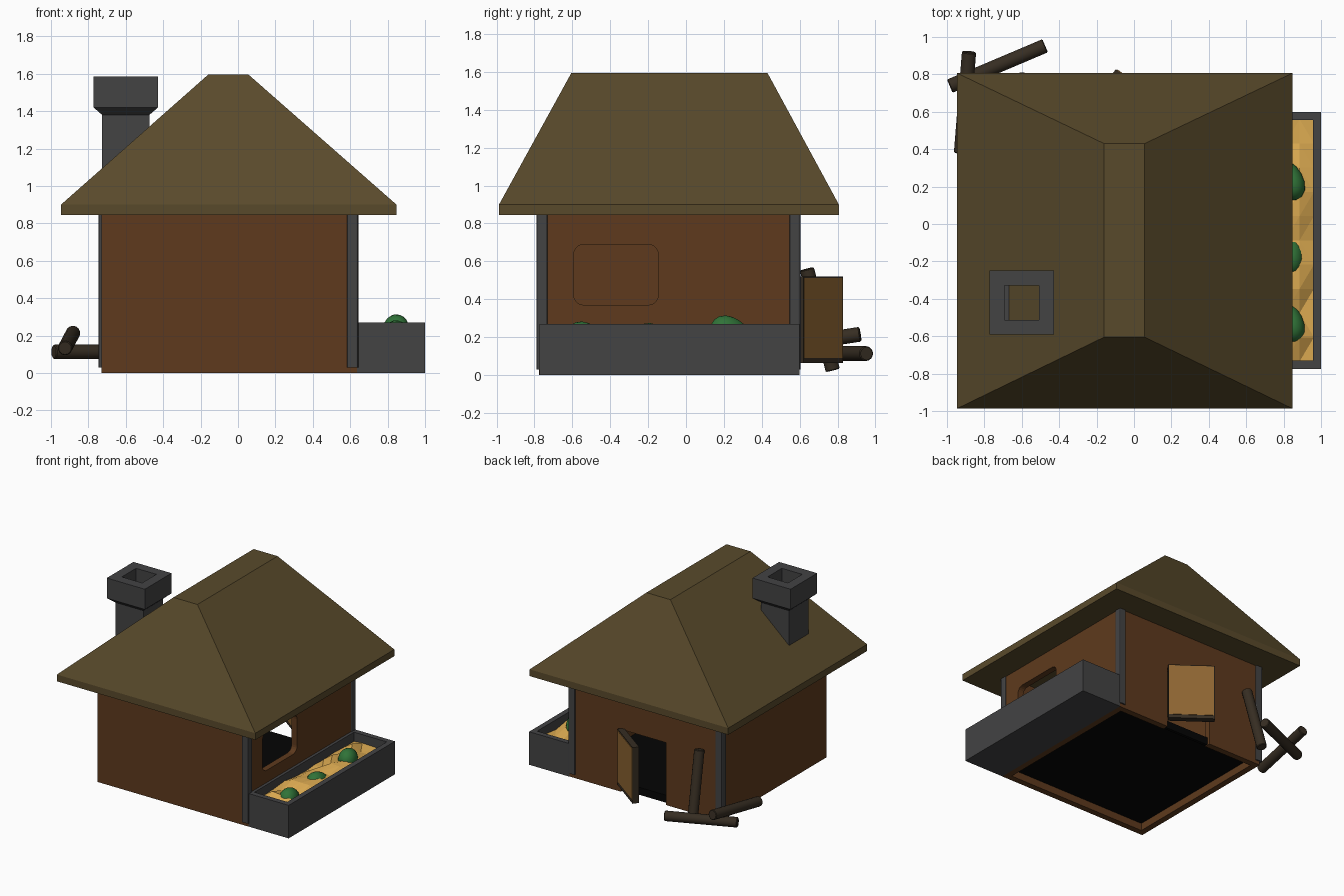
import bpy, bmesh, math, random
from mathutils import Vector

if "Cube" in bpy.data.objects:
    bpy.data.objects.remove(bpy.data.objects["Cube"])

random.seed(4)


def mat(name, r, g, b):
    m = bpy.data.materials.new(name)
    lin = [(c / 255 / 12.92 if c <= 10 else ((c / 255 + 0.055) / 1.055) ** 2.4) for c in (r, g, b)]
    m.diffuse_color = (*lin, 1)
    m.use_nodes = True
    m.node_tree.nodes["Principled BSDF"].inputs["Base Color"].default_value = m.diffuse_color
    return m


WALL = mat("brown_wall", 94, 58, 29)
ROOF = mat("olive_thatch", 89, 74, 43)
STONE = mat("grey_stone", 67, 67, 68)
WOOD = mat("dark_wood", 54, 45, 34)
TAN = mat("tan_panel", 142, 101, 50)
HAY = mat("golden_hay", 222, 172, 82)
GREEN = mat("leaf_green", 48, 115, 56)
BLACK = mat("black_floor", 5, 5, 5)


def finish(name, bm, material):
    bmesh.ops.recalc_face_normals(bm, faces=bm.faces)
    me = bpy.data.meshes.new(name)
    bm.to_mesh(me)
    bm.free()
    ob = bpy.data.objects.new(name, me)
    bpy.context.collection.objects.link(ob)
    me.materials.append(material)
    return ob


def select(ob):
    bpy.ops.object.select_all(action='DESELECT')
    ob.select_set(True)
    bpy.context.view_layer.objects.active = ob


def box(name, material, lo, hi, bevel=0.0, axis=2, segments=2):
    """Box between two corners; edges along one axis may be rounded."""
    bm = bmesh.new()
    bmesh.ops.create_cube(bm, size=1)
    for v in bm.verts:
        v.co = [(lo[i] + hi[i]) / 2 + v.co[i] * (hi[i] - lo[i]) for i in range(3)]
    if bevel:
        edges = [e for e in bm.edges
                 if abs((e.verts[0].co - e.verts[1].co).normalized()[axis]) > 0.9]
        bmesh.ops.bevel(bm, geom=edges, offset=bevel, segments=segments, affect='EDGES', profile=0.5)
    return finish(name, bm, material)


def cut(target, cutter):
    select(target)
    mod = target.modifiers.new("cut", 'BOOLEAN')
    mod.operation = 'DIFFERENCE'
    mod.solver = 'EXACT'
    mod.object = cutter
    bpy.ops.object.modifier_apply(modifier=mod.name)
    bpy.data.objects.remove(cutter)


def rings(name, material, levels):
    """Skin stacked rectangles (x0, x1, y0, y1, z) and cap both ends."""
    bm = bmesh.new()
    loops = [[bm.verts.new(p) for p in ((a, c, z), (b, c, z), (b, d, z), (a, d, z))]
             for a, b, c, d, z in levels]
    for p, q in zip(loops, loops[1:]):
        for k in range(4):
            j = (k + 1) % 4
            bm.faces.new((p[k], p[j], q[j], q[k]))
    bm.faces.new(loops[0])
    bm.faces.new(loops[-1])
    return finish(name, bm, material)


# Walls: hollow shell with a rounded window and a doorway
walls = box("walls", WALL, (-0.73, -0.775, 0), (0.637, 0.595, 0.86))
cut(walls, box("room_cutter", WALL, (-0.68, -0.725, -0.1), (0.587, 0.545, 1)))
cut(walls, box("window_cutter", WALL, (0.5, -0.592, 0.37), (0.7, -0.147, 0.688), 0.05, 0, 5))
cut(walls, box("door_cutter", WALL, (-0.238, 0.45, -0.1), (0.172, 0.7, 0.51)))
box("floor", BLACK, (-0.685, -0.73, 0.06), (0.592, 0.55, 0.066))
box("door_sill", BLACK, (-0.238, 0.545, 0.005), (0.172, 0.57, 0.066))

# Corner posts
for i, (x, y) in enumerate(((0.613, -0.76), (0.613, 0.575), (-0.717, 0.575))):
    box(f"corner_post_{i + 1}", STONE, (x - 0.03, y - 0.03, 0.03), (x + 0.03, y + 0.03, 0.86), 0.01)

# Hipped roof with a flat ridge
rings("roof", ROOF, [(-0.947, 0.848, -0.987, 0.807, 0.845), (-0.947, 0.848, -0.987, 0.807, 0.90),
                     (-0.16, 0.057, -0.605, 0.43, 1.595)])


# Chimney: shaft with a flared cap and a deep flue
def square(r, z):
    return (-0.6 - r, -0.6 + r, -0.42 - r, -0.42 + r, z)


rings("chimney", STONE, [square(*p) for p in (
    (0.126, 1.0), (0.126, 1.38), (0.172, 1.42), (0.172, 1.585), (0.092, 1.585), (0.092, 1.145))])

# Planter trough
planter = box("planter", STONE, (0.637, -0.774, 0), (1.0, 0.598, 0.27))
cut(planter, box("planter_cutter", STONE, (0.66, -0.73, 0.1), (0.957, 0.555, 0.4)))

# Hay filling: jittered low-poly sheet, heaped along the middle
bm = bmesh.new()
NX, NY = 4, 10
grid = []
for j in range(NY + 1):
    row = []
    for i in range(NX + 1):
        inner = 0 < i < NX and 0 < j < NY
        z = 0.215 + (random.uniform(-0.025, 0.04) if inner else random.uniform(-0.03, 0.0))
        row.append(bm.verts.new((0.655 + 0.307 * i / NX, -0.735 + 1.295 * j / NY, z)))
    grid.append(row)
for j in range(NY):
    for i in range(NX):
        bm.faces.new((grid[j][i], grid[j][i + 1], grid[j + 1][i + 1], grid[j + 1][i]))
bmesh.ops.triangulate(bm, faces=bm.faces)
finish("hay", bm, HAY)

# Leafy plants in the planter
for i, (y, z, turn) in enumerate(((-0.53, 0.198, 0.2), (-0.17, 0.19, -0.1), (0.23, 0.23, 0.25))):
    bm = bmesh.new()
    bmesh.ops.create_uvsphere(bm, u_segments=14, v_segments=9, radius=1)
    for v in bm.verts:
        taper = 1 - 0.2 * v.co.y
        v.co = (v.co.x * 0.068 * taper, v.co.y * 0.108, v.co.z * 0.078 * taper)
    plant = finish(f"plant_{i + 1}", bm, GREEN)
    plant.location = (0.84, y, z)
    plant.rotation_euler = (-0.2, 0, turn)
    select(plant)
    bpy.ops.object.shade_smooth()

# Open door: dark leaf with tan panels on both sides, hinged on the back wall
ANGLE = math.atan2(0.21, -0.285)
parts = [box("door_frame", WOOD, (0, -0.025, 0.062), (0.35, 0.025, 0.52))]
for name, s in (("door_panel_inner", 1), ("door_panel_outer", -1)):
    lo, hi = sorted((s * 0.022, s * 0.029))
    parts.append(box(name, TAN, (0.006, lo, 0.09), (0.342, hi, 0.512)))
for p in parts:
    p.location = (0.17, 0.6, 0)
    p.rotation_euler = (0, 0, ANGLE)

# Logs by the back corner
for i, (a, b) in enumerate((((-0.985, 0.737, 0.113), (-0.475, 0.953, 0.113)),
                            ((-0.925, 0.38, 0.133), (-0.882, 0.92, 0.215)),
                            ((-0.6, 0.775, 0.025), (-0.568, 0.638, 0.56)))):
    a, b = Vector(a), Vector(b)
    bm = bmesh.new()
    bmesh.ops.create_cone(bm, cap_ends=True, segments=14, radius1=0.039, radius2=0.039,
                          depth=(b - a).length)
    rims = [e for e in bm.edges if any(len(f.verts) > 4 for f in e.link_faces)]
    bmesh.ops.bevel(bm, geom=rims, offset=0.005, segments=1, affect='EDGES')
    log = finish(f"log_{i + 1}", bm, WOOD)
    log.location = (a + b) / 2
    log.rotation_euler = (b - a).to_track_quat('Z', 'Y').to_euler()
    select(log)
    bpy.ops.object.shade_smooth_by_angle()
